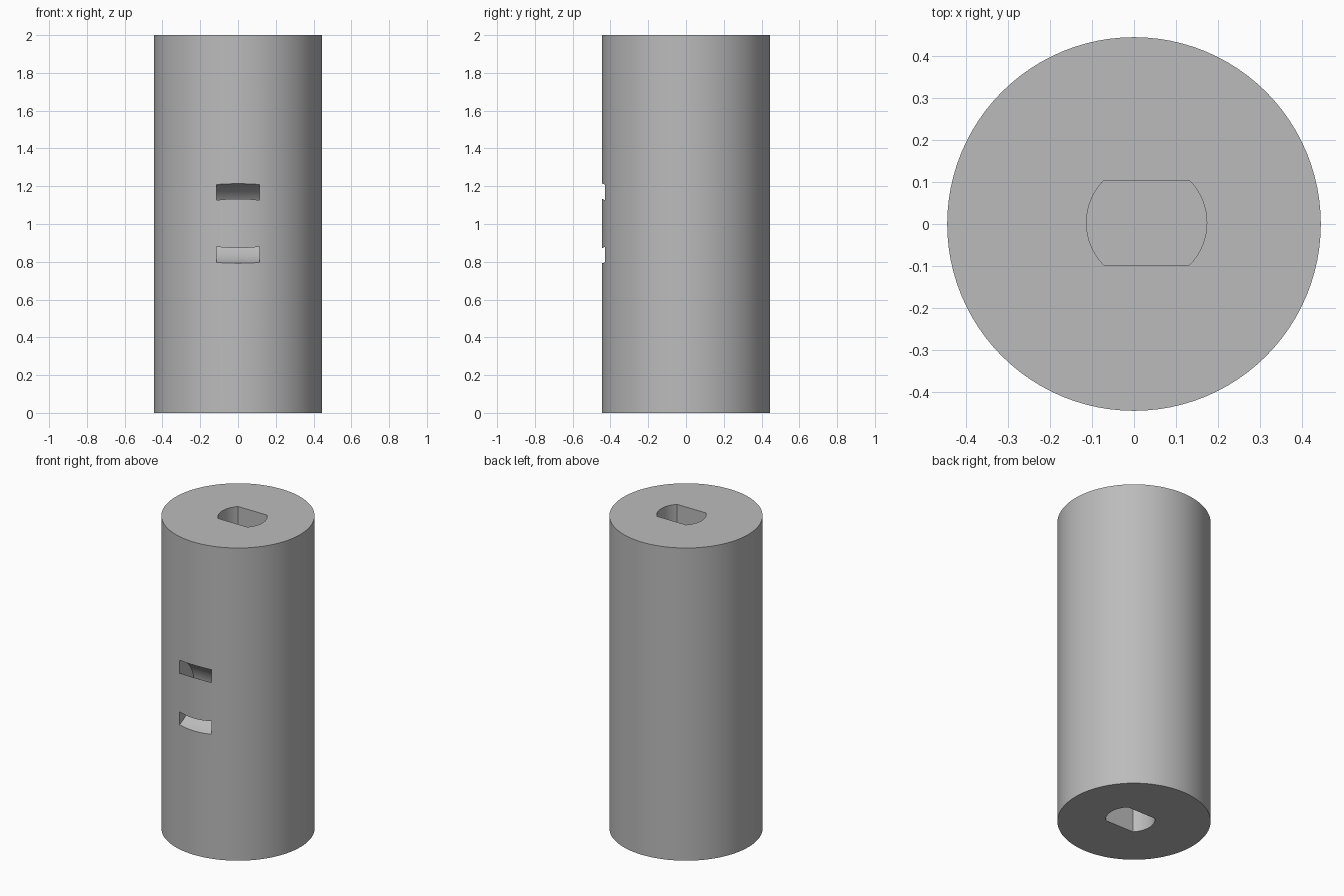
import bpy
import bmesh
import math

cube = bpy.data.objects.get("Cube")
if cube:
    bpy.data.objects.remove(cube, do_unlink=True)

RADIUS, HEIGHT = 0.444, 2.0
BORE_X, BORE_Y, BORE_R, BORE_FLAT, BORE_DEPTH = 0.03, 0.003, 0.143, 0.1, 0.45
RING_Y, RING_Z, RING_IN, RING_OUT, RING_HALF = -0.5, 1.003, 0.142, 0.218, 0.113

grey = bpy.data.materials.new("plain grey")
grey.use_nodes = True
colour = (0.5, 0.5, 0.5, 1)
grey.diffuse_color = colour
grey.node_tree.nodes["Principled BSDF"].inputs["Base Color"].default_value = colour


def make_object(name, bm):
    bmesh.ops.recalc_face_normals(bm, faces=bm.faces)
    mesh = bpy.data.meshes.new(name)
    bm.to_mesh(mesh)
    bm.free()
    mesh.materials.append(grey)
    obj = bpy.data.objects.new(name, mesh)
    bpy.context.collection.objects.link(obj)
    return obj


def prism(name, outline, z0, z1):
    bm = bmesh.new()
    face = bm.faces.new([bm.verts.new((x, y, z0)) for x, y in outline])
    top = bmesh.ops.extrude_face_region(bm, geom=[face])["geom"]
    verts = [v for v in top if isinstance(v, bmesh.types.BMVert)]
    bmesh.ops.translate(bm, verts=verts, vec=(0, 0, z1 - z0))
    return make_object(name, bm)


def arc(cx, cy, r, start, end, steps):
    angles = [start + (end - start) * i / steps for i in range(steps + 1)]
    return [(cx + r * math.cos(a), cy + r * math.sin(a)) for a in angles]


# Solid cylindrical body
body = prism("coupler_body", arc(0, 0, RADIUS, 0, math.tau, 96)[:-1], 0, HEIGHT)

# Double-flat shaft sockets, one blind hole in each end
half = math.asin(BORE_FLAT / BORE_R)
outline = (arc(BORE_X, BORE_Y, BORE_R, -half, half, 16)
           + arc(BORE_X, BORE_Y, BORE_R, math.pi - half, math.pi + half, 16))
cutters = [
    prism("top_socket_cutter", outline, HEIGHT - BORE_DEPTH, HEIGHT + 0.1),
    prism("bottom_socket_cutter", outline, -0.1, BORE_DEPTH),
]

# Curved strap channel joining the two front slots
bm = bmesh.new()
corners = [(-RING_HALF, RING_IN), (RING_HALF, RING_IN),
           (RING_HALF, RING_OUT), (-RING_HALF, RING_OUT)]
verts = [bm.verts.new((x, RING_Y, RING_Z + r)) for x, r in corners]
edges = [bm.edges.new((verts[i - 1], verts[i])) for i in range(4)]
bmesh.ops.spin(bm, geom=verts + edges, cent=(0, RING_Y, RING_Z),
               axis=(1, 0, 0), angle=math.tau, steps=64)
bmesh.ops.remove_doubles(bm, verts=bm.verts, dist=0.0001)
cutters.append(make_object("strap_channel_cutter", bm))

# Cut the sockets and channel, then drop the cutters
bpy.ops.object.select_all(action="DESELECT")
body.select_set(True)
bpy.context.view_layer.objects.active = body
for cutter in cutters:
    cutter.hide_render = True
    cut = body.modifiers.new(cutter.name, "BOOLEAN")
    cut.operation = "DIFFERENCE"
    cut.solver = "EXACT"
    cut.object = cutter
    bpy.ops.object.modifier_apply(modifier=cut.name)
    bpy.data.objects.remove(cutter, do_unlink=True)

bpy.ops.object.shade_smooth_by_angle(angle=math.radians(30))
